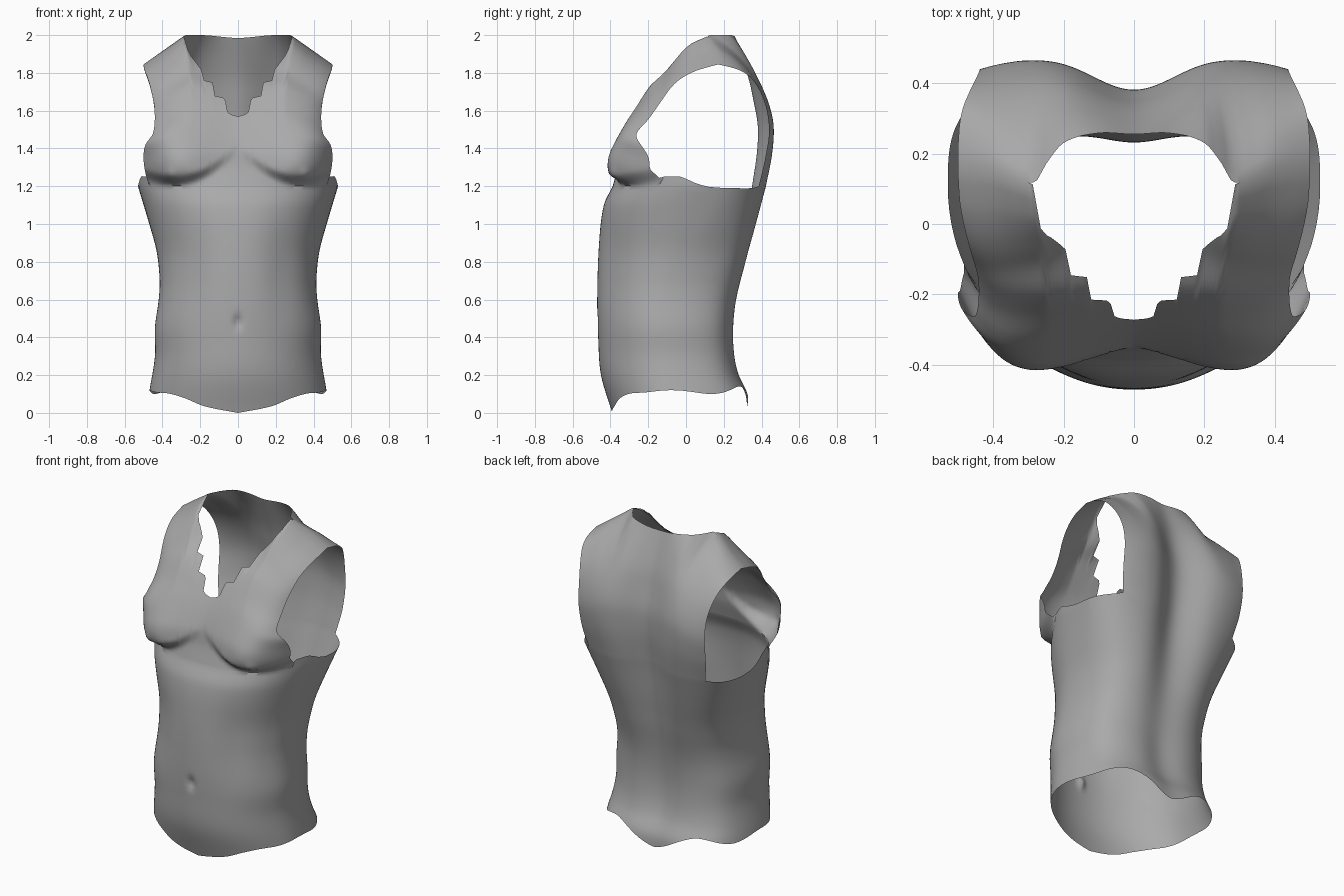
import bpy, bmesh, math
from math import sin, cos, asin, pi, radians, exp

if "Cube" in bpy.data.objects:
    bpy.data.objects.remove(bpy.data.objects["Cube"])


def curve(*p):
    """Smooth interpolation through (position, value) pairs, clamped at the ends."""
    def slope(i):
        a, b = p[max(i - 1, 0)], p[min(i + 1, len(p) - 1)]
        return (b[1] - a[1]) / (b[0] - a[0])

    def f(t):
        if t <= p[0][0]:
            return p[0][1]
        for i in range(len(p) - 1):
            (a, va), (b, vb) = p[i], p[i + 1]
            if t <= b:
                h, s = b - a, (t - a) / (b - a)
                return (va * (2*s**3 - 3*s*s + 1) + slope(i) * h * (s**3 - 2*s*s + s)
                        + vb * (3*s*s - 2*s**3) + slope(i + 1) * h * (s**3 - s*s))
        return p[-1][1]
    return f


def step(t):
    t = min(max(t, 0), 1)
    return t * t * (3 - 2 * t)


def bell(a, s):
    return exp(-(a / s) ** 2 / 2)


# Lower trunk: half width, front, back and side line by height
width = curve((0, .485), (.11, .47), (.3, .44), (.45, .44), (.6, .42), (.7, .415), (.85, .43), (1, .47), (1.2, .53))
front = curve((0, -.39), (.2, -.45), (.4, -.465), (.6, -.47), (.9, -.46), (1.1, -.435), (1.2, -.388))
back = curve((0, .34), (.1, .335), (.2, .29), (.3, .268), (.45, .262), (.6, .28), (.8, .335), (1, .39), (1.2, .44))
side = curve((0, -.05), (.5, -.1), (.8, -.03), (1.2, .16))
groove = curve((0, .015), (.3, .03), (.6, .03), (.9, .06), (1.2, .09), (1.6, .1), (1.85, .05), (2, 0))
hem = curve((0, .0), (21, .035), (36, .078), (50, .102), (65, .108), (90, .12), (115, .1), (150, .14),
            (165, .11), (180, .03))
arm_bottom = curve((60, 1.25), (74, 1.25), (81, 1.22), (89, 1.195), (105, 1.19), (125, 1.19), (137, 1.2))

# Chest and upper back: centre and armhole edge profiles by height
chest_mid = curve((1.2, -.388), (1.3, -.362), (1.4, -.345), (1.57, -.275), (1.73, -.17), (1.8, -.07),
                  (1.87, 0), (1.96, .1), (2, .2))
chest_edge = curve((1.2, -.142), (1.25, -.12), (1.35, -.125), (1.47, -.21), (1.55, -.178), (1.65, -.125),
                   (1.75, -.05), (1.81, .05), (1.845, .17))
chest_x = curve((1.2, .469), (1.27, .49), (1.35, .5), (1.42, .49), (1.48, .45), (1.6, .44), (1.7, .452),
                (1.78, .467), (1.845, .5))
back_mid = curve((1.2, .44), (1.4, .478), (1.55, .48), (1.72, .43), (1.87, .35), (2, .26))
back_edge = curve((1.2, .38), (1.35, .415), (1.5, .435), (1.65, .41), (1.77, .345), (1.82, .27), (1.845, .17))
back_x = curve((1.2, .405), (1.35, .43), (1.6, .44), (1.7, .452), (1.78, .47), (1.845, .5))
ridge_y = curve((0, .26), (.1, .26), (.2, .23), (.25, .17), (.28, .12), (.33, .13), (.4, .16), (.5, .17))

# Stepped neckline: height of the front opening by distance from the middle
NECK = [(0, 1.57), (.04, 1.58), (.065, 1.60), (.07, 1.665), (.13, 1.68), (.138, 1.75), (.185, 1.76),
        (.19, 1.81), (.25, 1.9), (.262, 1.98), (.268, 2.01)]


def neckline(x):
    for (a, va), (b, vb) in zip(NECK, NECK[1:]):
        if x <= b:
            return va + (vb - va) * (x - a) / (b - a)
    return 9


FRONT_A, BACK_A, PF, PB = radians(60), radians(137), .85, .7


def ring(phi, z, furrow=True):
    """Point on the lower trunk; phi runs from the front middle to the back middle."""
    c, s = cos(phi), max(sin(phi), 0)
    k = step((phi - FRONT_A) / (BACK_A - FRONT_A))
    pf = PF + .13 * (1 - step((z - .8) / .4))
    p = pf + (PB - pf) * k
    x = width(z) * s ** p
    reach = (side(z) - front(z)) if c > 0 else (back(z) - side(z))
    y = side(z) - reach * math.copysign(abs(c) ** p, c)
    if c < 0:
        if furrow:
            y -= groove(z) * bell(x, .085 + .02 * step(z - .2)) * min(1, -c)
    else:
        y += .02 * bell(x, .018) * bell(z - .48, .022)      # navel
        y += .01 * bell(x - .24, .06) * bell(z - .75, .2)   # stomach muscle edge
    return x, y, z


def ridge(u):
    return 2 - .155 * max(0, (u - .56) / .44) - .015 * step(1 - u / .4)


def sheet(u, v, phi, is_front):
    """Point on the chest or upper back; u to the armhole, v up to the shoulder ridge."""
    z = 1.2 + (ridge(u) - 1.2) * v
    mid, edge, ex = (chest_mid, chest_edge, chest_x) if is_front else (back_mid, back_edge, back_x)
    rx, ry, _ = ring(phi, 1.2, False)

    def depth(t):
        m = mid(1.2 + .8 * t) - mid(1.2)
        e = edge(1.2 + .645 * t) - edge(1.2)
        return ry + m + (e - m) * (u * u if is_front else u ** 3)
    x = rx + u * (ex(1.2 + .645 * v) - ex(1.2))
    y = depth(v) + (ridge_y(.5 * u) - depth(1)) * v ** (8 if is_front else 5)
    x += (.5 * u - x) * v ** 8
    if is_front:
        # breast with a rounded fold beneath it
        fold = 1.185 + .1 * ((x - .34) / .25) ** 2
        lift = step((z - fold) / .075) * step((z - 1.2) / .02)
        y -= .125 * lift * bell(x - .37, .125 if x > .37 else .15) * bell(z - 1.32, .1 if z < 1.32 else .13)
        y -= .012 * bell(x - .36, .02) * bell(z - 1.262, .02)
    else:
        y -= groove(z) * bell(x, .105 + .015 * step((z - 1.2) / .3))
    return x, y, z


bm = bmesh.new()
NU, NS, ROWS, UP = 40, 22, 50, 44
us = [i / NU for i in range(NU + 1)]
fphi = [asin(sin(FRONT_A) * u ** (1 / PF)) for u in us]
bphi = [pi - asin(sin(BACK_A) * u ** (1 / PB)) for u in us]
sphi = [FRONT_A + (BACK_A - FRONT_A) * i / NS for i in range(1, NS)]


def grid(columns):
    cols = [[bm.verts.new(p) for p in c] for c in columns]
    for a, b in zip(cols, cols[1:]):
        for j in range(len(a) - 1):
            bm.faces.new((a[j], b[j], b[j + 1], a[j + 1]))
    return cols


# Lower trunk
trunk = []
for phi in fphi + sphi + bphi[::-1]:
    lo = hem(math.degrees(phi))
    hi = arm_bottom(math.degrees(phi)) if phi in sphi else 1.2
    trunk.append([ring(phi, lo + (hi - lo) * j / ROWS) for j in range(ROWS + 1)])
trunk = grid(trunk)

# Chest, cut off at the neckline
chest = []
for u, phi in zip(us, fphi):
    v = min(1, (neckline(u * .46) - 1.2) / (ridge(u) - 1.2))
    chest.append([sheet(u, v * j / UP, phi, True) for j in range(UP + 1)])
chest = grid(chest)

# Small web joining the chest edge to the side
for j in range(3):
    bm.faces.new((chest[-1][j], trunk[NU + 1][-1], chest[-1][j + 1]))

# Upper back
grid([[sheet(u, j / UP, phi, False) for j in range(UP + 1)]
      for u, phi in reversed(list(zip(us, bphi)))])

for v in bm.verts:
    if abs(v.co.x) < .001:
        v.co.x = 0
bmesh.ops.remove_doubles(bm, verts=bm.verts, dist=.0008)
mesh = bpy.data.meshes.new("torso_shell")
bm.to_mesh(mesh)
bm.free()

torso = bpy.data.objects.new("torso_shell", mesh)
bpy.context.collection.objects.link(torso)
grey = bpy.data.materials.new("plain grey")
grey.diffuse_color = (.4, .4, .4, 1)
grey.use_nodes = True
grey.node_tree.nodes["Principled BSDF"].inputs["Base Color"].default_value = grey.diffuse_color
mesh.materials.append(grey)

# Mirror to the other half and smooth
mirror = torso.modifiers.new("mirror", 'MIRROR')
mirror.use_clip = True
mirror.merge_threshold = .0005
bpy.context.view_layer.objects.active = torso
torso.select_set(True)
bpy.ops.object.shade_smooth_by_angle(angle=radians(60))
